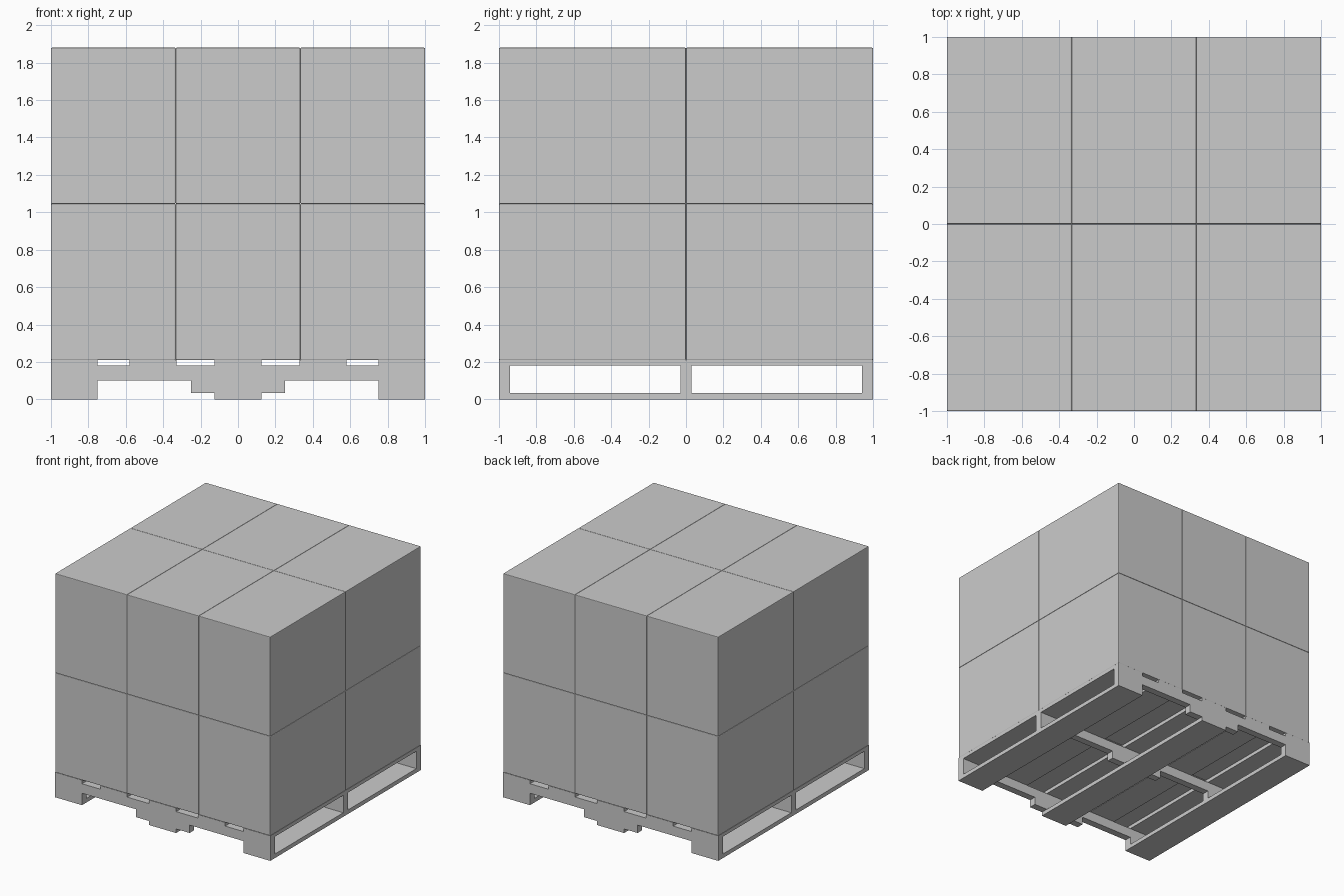
import bpy
import bmesh
from mathutils import Matrix

cube = bpy.data.objects.get("Cube")
if cube:
    bpy.data.objects.remove(cube, do_unlink=True)

GREY = (0.6, 0.6, 0.6, 1)
grey = bpy.data.materials.new("light_grey")
grey.use_nodes = True
grey.diffuse_color = GREY
grey.node_tree.nodes["Principled BSDF"].inputs["Base Color"].default_value = GREY


def add_object(name, bm):
    mesh = bpy.data.meshes.new(name)
    bmesh.ops.recalc_face_normals(bm, faces=bm.faces)
    bm.to_mesh(mesh)
    bm.free()
    mesh.materials.append(grey)
    obj = bpy.data.objects.new(name, mesh)
    bpy.context.collection.objects.link(obj)
    return obj


def box(name, x, y, z):
    """Box spanning the given (low, high) ranges."""
    bm = bmesh.new()
    spans = (x, y, z)
    centre = [(a + b) / 2 for a, b in spans]
    size = [b - a for a, b in spans]
    bmesh.ops.create_cube(bm, size=1, matrix=Matrix.LocRotScale(centre, None, size))
    return add_object(name, bm)


def stringer(name, y, width):
    """Runner along x with two fork notches cut in its underside."""
    low, notch, high = BOTTOM, 0.10, DECK
    half = [(0.25, low), (0.25, notch), (0.75, notch), (0.75, low), (1, low), (1, high)]
    profile = half + [(-px, pz) for px, pz in reversed(half)]
    bm = bmesh.new()
    face = bm.faces.new([bm.verts.new((px, y - width / 2, pz)) for px, pz in profile])
    side = bmesh.ops.extrude_face_region(bm, geom=[face])["geom"]
    verts = [v for v in side if isinstance(v, bmesh.types.BMVert)]
    bmesh.ops.translate(bm, verts=verts, vec=(0, width, 0))
    return add_object(name, bm)


BOTTOM, DECK, LOAD, TOP = 0.034, 0.18, 0.21, 1.88
BOARD = 0.25

# Pallet runners
for label, y in (("front", -0.97), ("middle", 0), ("back", 0.97)):
    stringer(label + "_stringer", y, 0.06)

# Pallet boards, running front to back
for i, x in enumerate((-0.875, -0.455, 0, 0.455, 0.875)):
    span = (x - BOARD / 2, x + BOARD / 2)
    box(f"deck_board_{i + 1}", span, (-1, 1), (DECK, LOAD))
    if i % 2 == 0:
        box(f"bottom_board_{i + 1}", span, (-1, 1), (0, BOTTOM))

# Stacked cartons with slightly softened edges
height = (TOP - LOAD) / 2
for layer in range(2):
    for row in range(2):
        for col in range(3):
            x, y, z = -1 + col * 2 / 3, -1 + row, LOAD + layer * height
            carton = box(f"carton_{layer + 1}_{row + 1}_{col + 1}",
                         (x, x + 2 / 3), (y, y + 1), (z, z + height))
            bevel = carton.modifiers.new("soft_edges", "BEVEL")
            bevel.width = 0.005
            bevel.segments = 2
